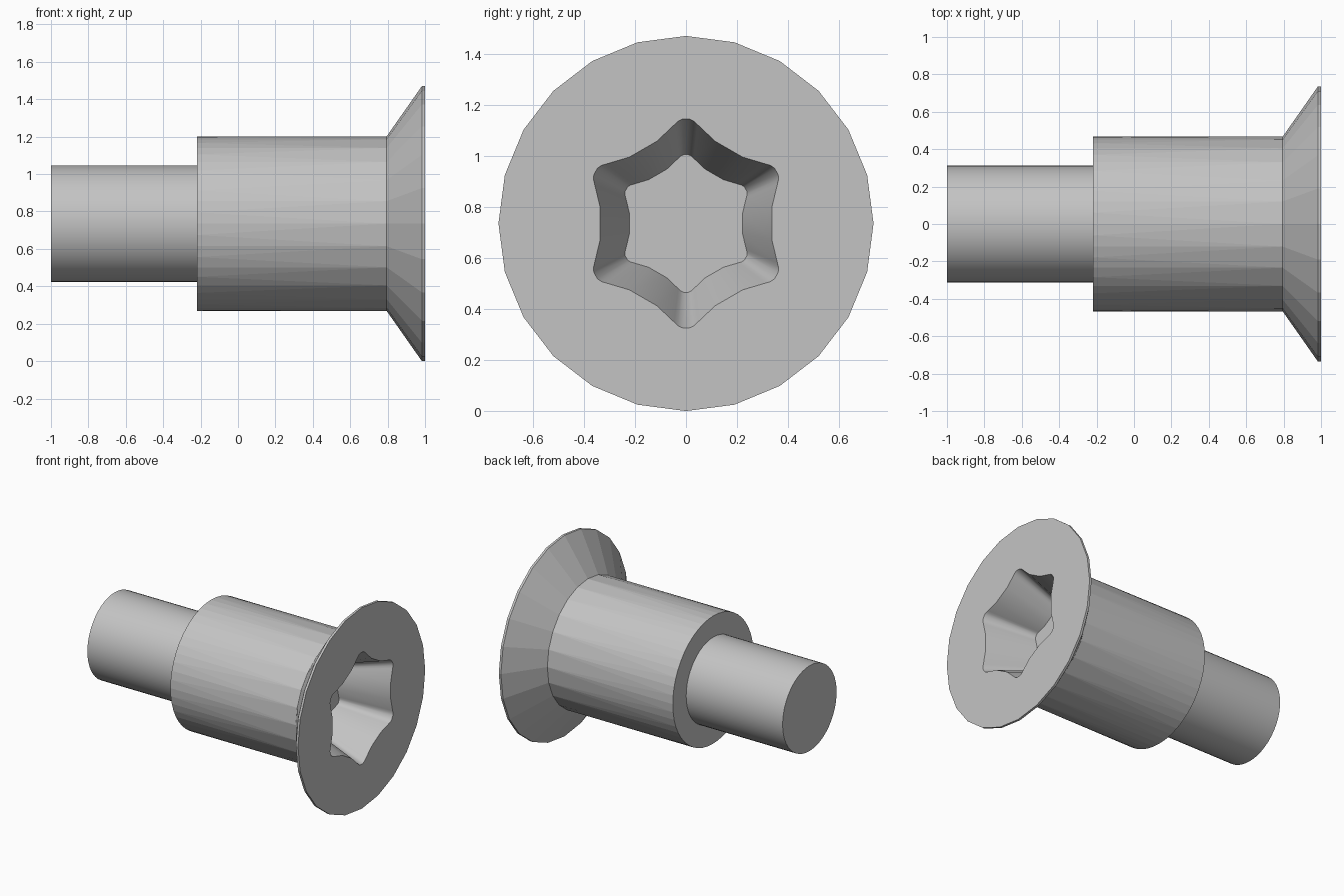
import bpy, bmesh
from math import sin, cos, pi, radians

cube = bpy.data.objects.get("Cube")
if cube:
    bpy.data.objects.remove(cube)

AXIS_Z = 0.735

steel = bpy.data.materials.new("plain grey steel")
steel.use_nodes = True
GREY = (0.55, 0.55, 0.55, 1)
steel.diffuse_color = GREY
steel.node_tree.nodes["Principled BSDF"].inputs["Base Color"].default_value = GREY


def ring(bm, x, polar):
    """Closed ring around the x axis from (angle, radius) pairs."""
    return [bm.verts.new((x, r * cos(a), AXIS_Z + r * sin(a))) for a, r in polar]


def circle(count, r):
    return [(2 * pi * i / count, r) for i in range(count)]


def skin(bm, a, b, smooth=False):
    """Join ring a to ring b; a may have a whole multiple of b's vertices."""
    n, k = len(b), len(a) // len(b)
    for i in range(n):
        j = (i + 1) % n
        arc = [a[(i * k + s) % len(a)] for s in range(k + 1)]
        if k == 1:
            bm.faces.new((arc[0], arc[1], b[j], b[i])).smooth = smooth
        else:
            bm.faces.new((arc[0], arc[1], b[i]))
            bm.faces.new((arc[1], b[j], b[i]))
            bm.faces.new((arc[1], arc[2], b[j]))


def loop_edges(bm, loop):
    return [bm.edges.get((v, loop[(i + 1) % len(loop)])) for i, v in enumerate(loop)]


def finish(name, bm):
    bmesh.ops.recalc_face_normals(bm, faces=bm.faces)
    for e in bm.edges:
        e.smooth = e.calc_face_angle(0) < radians(40)
    mesh = bpy.data.meshes.new(name)
    bm.to_mesh(mesh)
    bm.free()
    mesh.materials.append(steel)
    obj = bpy.data.objects.new(name, mesh)
    bpy.context.collection.objects.link(obj)


# Narrow shaft, smooth and round
bm = bmesh.new()
end = ring(bm, -1, circle(48, 0.312))
root = ring(bm, -0.22, circle(48, 0.312))
bm.faces.new(end)
skin(bm, end, root, True)
finish("shaft", bm)

# Thick body with a shoulder, flaring into the faceted countersunk head
bm = bmesh.new()
inner = ring(bm, -0.22, circle(48, 0.312))
shoulder = ring(bm, -0.22, circle(48, 0.467))
neck = ring(bm, 0.795, circle(24, 0.467))
flare = ring(bm, 0.983, circle(24, 0.735))
rim = ring(bm, 1, circle(24, 0.735))
skin(bm, inner, shoulder)
skin(bm, shoulder, neck)
skin(bm, neck, flare)
skin(bm, flare, rim)

# Tapered six-lobed recess: rounded tips and shallow valleys
lobe = [(-19.5, 0.342), (-6.7, 0.39), (-4.5, 0.402), (-2, 0.409),
        (2, 0.409), (4.5, 0.402), (6.7, 0.39), (19.5, 0.342)]
star = [(radians(30 + 60 * i + a), r) for i in range(6) for a, r in lobe]
mouth = ring(bm, 1, star)
floor = ring(bm, 0.65, [(a, r * 0.66) for a, r in star])
skin(bm, mouth, floor, True)
bm.faces.new(floor)

# Flat head face between rim and recess
bmesh.ops.triangle_fill(bm, use_beauty=True,
                        edges=loop_edges(bm, rim) + loop_edges(bm, mouth))
finish("body_and_head", bm)
